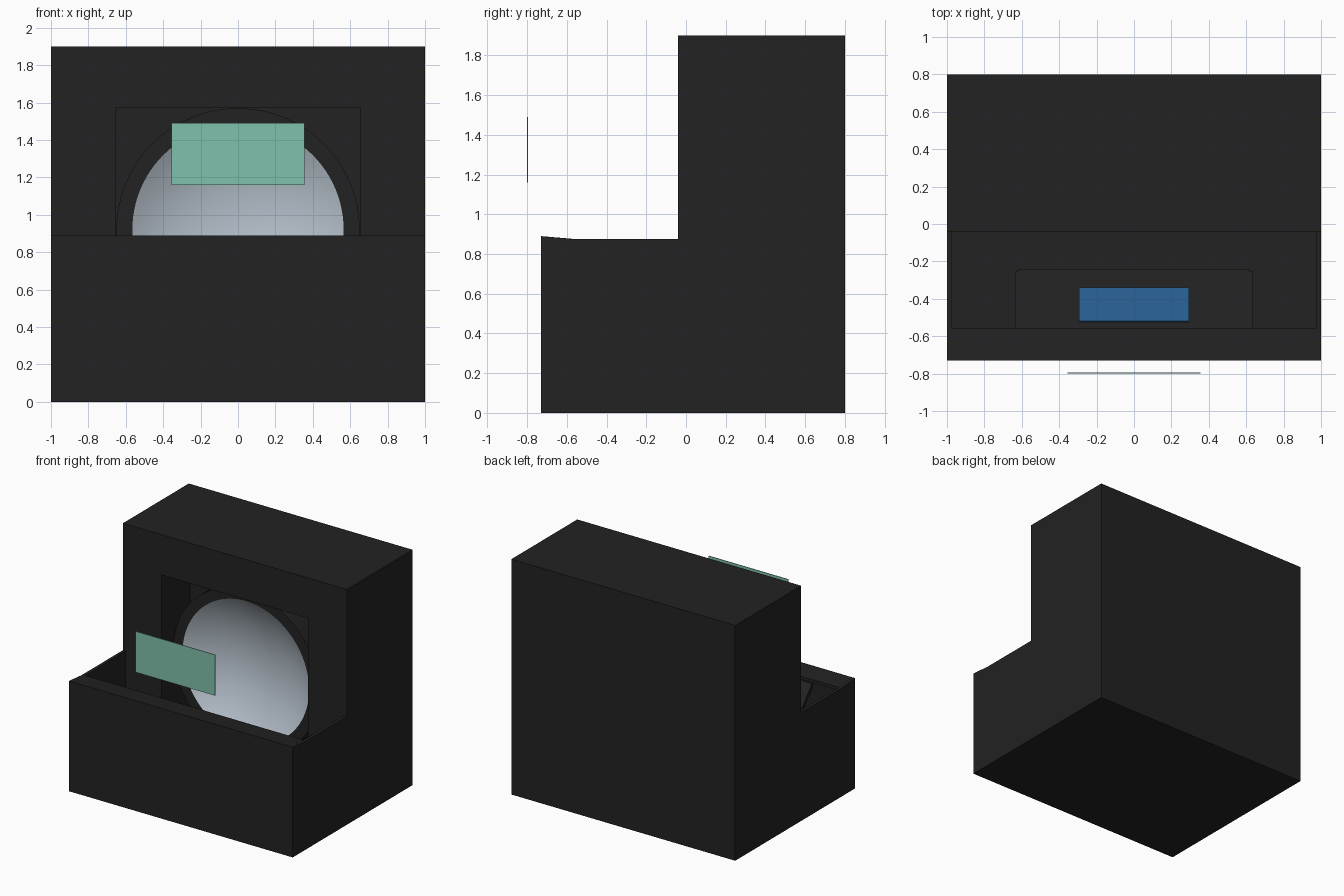
import bpy, bmesh, math

if "Cube" in bpy.data.objects:
    bpy.data.objects.remove(bpy.data.objects["Cube"])


def material(name, rgb):
    m = bpy.data.materials.new(name)
    m.diffuse_color = (*rgb, 1)
    m.use_nodes = True
    m.node_tree.nodes["Principled BSDF"].inputs["Base Color"].default_value = m.diffuse_color
    return m


BLACK = material("matte black", (0.016, 0.016, 0.016))
SILVER = material("mirror silver", (0.50, 0.57, 0.64))
TEAL = material("floating teal", (0.216, 0.527, 0.413))
BLUE = material("screen blue", (0.020, 0.115, 0.285))


def finish(name, bm, mat):
    bmesh.ops.recalc_face_normals(bm, faces=bm.faces)
    mesh = bpy.data.meshes.new(name)
    bm.to_mesh(mesh)
    bm.free()
    mesh.materials.append(mat)
    ob = bpy.data.objects.new(name, mesh)
    bpy.context.collection.objects.link(ob)
    return ob


def extrude_x(name, profile, x0, x1, mat=BLACK):
    """Prism from a (y, z) outline running from x0 to x1."""
    bm = bmesh.new()
    a = [bm.verts.new((x0, y, z)) for y, z in profile]
    b = [bm.verts.new((x1, y, z)) for y, z in profile]
    bm.faces.new(a)
    bm.faces.new(b[::-1])
    n = len(a)
    for i in range(n):
        j = (i + 1) % n
        bm.faces.new((a[i], a[j], b[j], b[i]))
    return finish(name, bm, mat)


def box(name, x, y, z, mat=BLACK):
    return extrude_x(name, [(y[0], z[0]), (y[1], z[0]), (y[1], z[1]), (y[0], z[1])], *x, mat)


def lathe(name, profile, zc, mat, steps=96):
    """Spin a (radius, y) profile around the horizontal y axis at height zc."""
    bm = bmesh.new()
    verts = [bm.verts.new((r, y, zc)) for r, y in profile]
    edges = [bm.edges.new(p) for p in zip(verts, verts[1:])]
    bmesh.ops.spin(bm, geom=verts + edges, cent=(0, 0, zc), axis=(0, 1, 0),
                   angle=2 * math.pi, steps=steps)
    bmesh.ops.remove_doubles(bm, verts=bm.verts, dist=1e-4)
    ob = finish(name, bm, mat)
    bpy.context.view_layer.objects.active = ob
    ob.select_set(True)
    bpy.ops.object.shade_smooth_by_angle(angle=math.radians(30))
    ob.select_set(False)
    return ob


T = 0.025                      # wall thickness
F, M, B = -0.73, -0.04, 0.80   # front, step and back positions
W = 1 - T

# Cabinet shell
side = [(F, 0), (B, 0), (B, 1.9), (M, 1.9), (M, 0.875), (-0.57, 0.875), (F, 0.89)]
for label, s in (("left", -1), ("right", 1)):
    extrude_x(f"{label}_side_wall", side, s * W, s)
box("floor", (-W, W), (F, B), (0, T))
box("front_wall", (-W, W), (F, F + T), (T, 0.865))
box("back_wall", (-W, W), (B - T, B), (T, 1.9))
box("roof", (-W, W), (M, B - T), (1.9 - T, 1.9))
extrude_x("front_lip", [(F, 0.89), (-0.555, 0.875), (-0.555, 0.85), (F, 0.865)], -W, W)

# Inner face with a square opening, and the recess behind it
H, ZC, RB = 0.655, 0.92, 0.32
z0, z1 = ZC - H, ZC + H
for label, s in (("left", -1), ("right", 1)):
    box(f"{label}_opening_panel", sorted((s * H, s * W)), (M, M + T), (T, 1.9 - T))
    box(f"{label}_recess_wall", sorted((s * H, s * (H + T))), (M + T, RB), (z0, z1))
box("upper_opening_panel", (-H, H), (M, M + T), (z1, 1.9 - T))
box("lower_opening_panel", (-H, H), (M, M + T), (T, z0))
box("recess_ceiling", (-H, H), (M + T, RB), (z1, z1 + T))
box("recess_floor", (-H, H), (M + T, RB), (z0 - T, z0))
box("recess_back", (-H - T, H + T), (RB, RB + T), (z0 - T, z1 + T))

# Concave mirror in its ring
RIM, SAG, YF = 0.565, 0.17, 0.10
R = (RIM ** 2 + SAG ** 2) / (2 * SAG)
half = math.asin(RIM / R)
bowl = []
for i in range(17):
    a = half * (1 - i / 16)
    bowl.append((R * math.sin(a), YF + SAG - R * (1 - math.cos(a))))
mirror = lathe("concave_mirror", bowl, ZC, SILVER)
# the reflecting side faces the front
if sum(p.normal.y for p in mirror.data.polygons) > 0:
    mirror.data.flip_normals()
lathe("mirror_ring", [(0.65, RB), (0.65, YF), (RIM, YF), (RIM, YF + 0.02)], ZC, BLACK)

# Sloping panel in the well with the screen on it
y0, pz0, y1, pz1 = -0.70, 0.76, -0.24, 0.23
length = math.hypot(y1 - y0, pz1 - pz0)
dy, dz = (y1 - y0) / length, (pz1 - pz0) / length
ny, nz = -dz, dy               # panel normal, up and towards the mirror


def on_slope(ya, yb, low, high):
    """Outline of a slab lying along the slope between two y positions."""
    pts = []
    for y, h in ((ya, low), (yb, low), (yb, high), (ya, high)):
        t = (y - y0) / dy
        pts.append((y + ny * h, pz0 + dz * t + nz * h))
    return pts


extrude_x("screen_panel", on_slope(y0, y1, -0.02, 0), -0.62, 0.62)
for label, s in (("left", -1), ("right", 1)):
    extrude_x(f"{label}_panel_rail", on_slope(y0, -0.255, -0.03, 0), s * 0.62, s * 0.635)
extrude_x("screen", on_slope(-0.525, -0.345, 0, 0.008), -0.295, 0.295, BLUE)

# Floating image in front of the cabinet
box("floating_image", (-0.355, 0.355), (-0.80, -0.795), (1.16, 1.49), TEAL)
